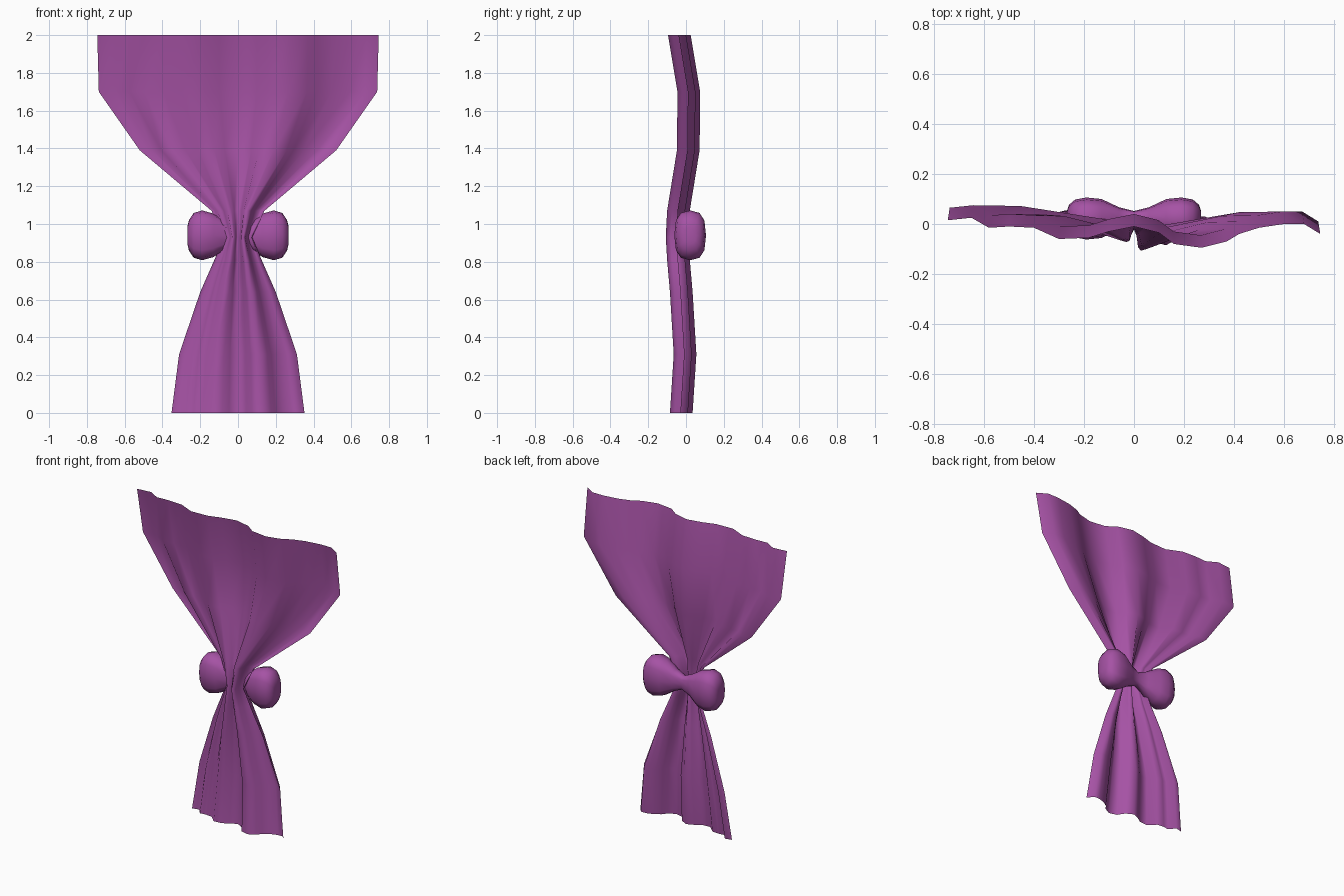
import bpy, bmesh, math

cube = bpy.data.objects.get("Cube")
if cube:
    bpy.data.objects.remove(cube, do_unlink=True)

purple = bpy.data.materials.new("purple_cloth")
purple.use_nodes = True
colour = (0.38, 0.085, 0.375, 1)
purple.diffuse_color = colour
purple.node_tree.nodes["Principled BSDF"].inputs["Base Color"].default_value = colour


def make_object(name, rings, closed, angle):
    """Bridge rows of points into a smooth surface."""
    bm = bmesh.new()
    rows = [[bm.verts.new(p) for p in ring] for ring in rings]
    count = len(rows[0])
    for a, b in zip(rows, rows[1:]):
        for i in range(count if closed else count - 1):
            j = (i + 1) % count
            bm.faces.new((a[i], a[j], b[j], b[i]))
    if closed:
        bm.faces.new(rows[0])
        bm.faces.new(rows[-1])
        bmesh.ops.recalc_face_normals(bm, faces=bm.faces)
    else:
        bmesh.ops.reverse_faces(bm, faces=bm.faces)
    mesh = bpy.data.meshes.new(name)
    bm.to_mesh(mesh)
    bm.free()
    mesh.materials.append(purple)
    obj = bpy.data.objects.new(name, mesh)
    bpy.context.collection.objects.link(obj)
    bpy.ops.object.select_all(action="DESELECT")
    bpy.context.view_layer.objects.active = obj
    obj.select_set(True)
    bpy.ops.object.shade_smooth_by_angle(angle=math.radians(angle))
    return obj


# Curtain: one wavy fold profile, gathered to a different width at each height
folds = [(-.745, .015), (-.65, .025), (-.58, -.015), (-.5, -.01), (-.4, -.015),
         (-.3, -.06), (-.18, -.055), (-.1, -.03), (0, -.01), (.1, -.035),
         (.16, -.08), (.27, -.095), (.37, -.07), (.42, -.04), (.5, -.015),
         (.6, 0), (.68, 0), (.745, -.04)]
# height, half width, depth offset
gathers = [(0, .352, .01), (.31, .312, .03), (.64, .2, .01), (.81, .125, -.005),
           (.93, .075, -.012), (1.07, .14, -.005), (1.39, .52, .047),
           (1.7, .737, .05), (2, .745, 0)]
make_object("curtain", [[(x * w / .745, y + dy, z) for x, y in folds]
                        for z, w, dy in gathers], False, 180)

# Bow: rounded-box rings swept sideways, narrow at the middle
half = [(.0, .03, .045), (.06, .045, .07), (.13, .078, .115), (.19, .084, .132),
        (.235, .076, .118), (.26, .055, .08), (.268, .03, .045)]
stations = [(-x, d, h) for x, d, h in reversed(half[1:])] + half


def bow_ring(x, depth, height, sides=12):
    ring = []
    for i in range(sides):
        a = 2 * math.pi * i / sides
        c, s = math.cos(a), math.sin(a)
        ring.append((x, .022 + depth * math.copysign(abs(c) ** .75, c),
                     .94 + height * math.copysign(abs(s) ** .75, s)))
    return ring


make_object("tie_bow", [bow_ring(*s) for s in stations], True, 60)
